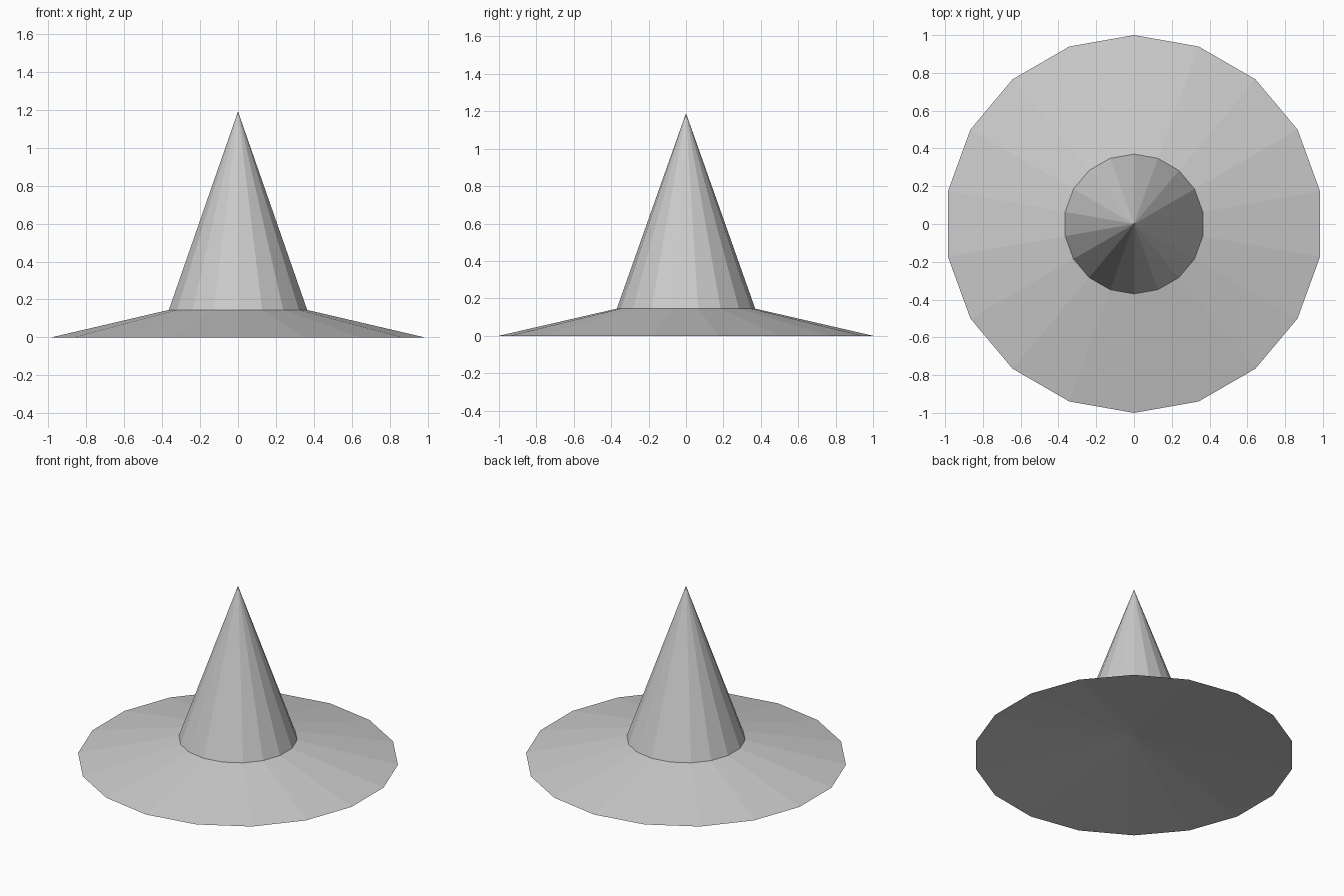
import bpy
import bmesh
from math import sin, cos, tau

SIDES = 18

cube = bpy.data.objects.get("Cube")
if cube:
    bpy.data.objects.remove(cube, do_unlink=True)

grey = bpy.data.materials.new("plain_grey")
grey.use_nodes = True
grey.diffuse_color = (0.6, 0.6, 0.6, 1)
grey.node_tree.nodes["Principled BSDF"].inputs["Base Color"].default_value = (0.6, 0.6, 0.6, 1)


def ring(bm, radius, z):
    """Polygon ring with a corner on the y axis."""
    return [bm.verts.new((radius * sin(tau * i / SIDES), radius * cos(tau * i / SIDES), z))
            for i in range(SIDES)]


def finish(name, bm):
    bmesh.ops.recalc_face_normals(bm, faces=bm.faces)
    mesh = bpy.data.meshes.new(name)
    bm.to_mesh(mesh)
    bm.free()
    mesh.materials.append(grey)
    bpy.context.collection.objects.link(bpy.data.objects.new(name, mesh))


# One closed shell: hollowed underside, sloping brim and tall pointed crown
bm = bmesh.new()
rim = ring(bm, 1.0, 0)
band = ring(bm, 0.37, 0.145)
tip = bm.verts.new((0, 0, 1.19))
hollow = bm.verts.new((0, 0, 0.13))
for i in range(SIDES):
    j = (i + 1) % SIDES
    bm.faces.new((rim[i], rim[j], band[j], band[i]))
    bm.faces.new((band[i], band[j], tip))
    bm.faces.new((rim[j], rim[i], hollow))
finish("pointed_hat", bm)
